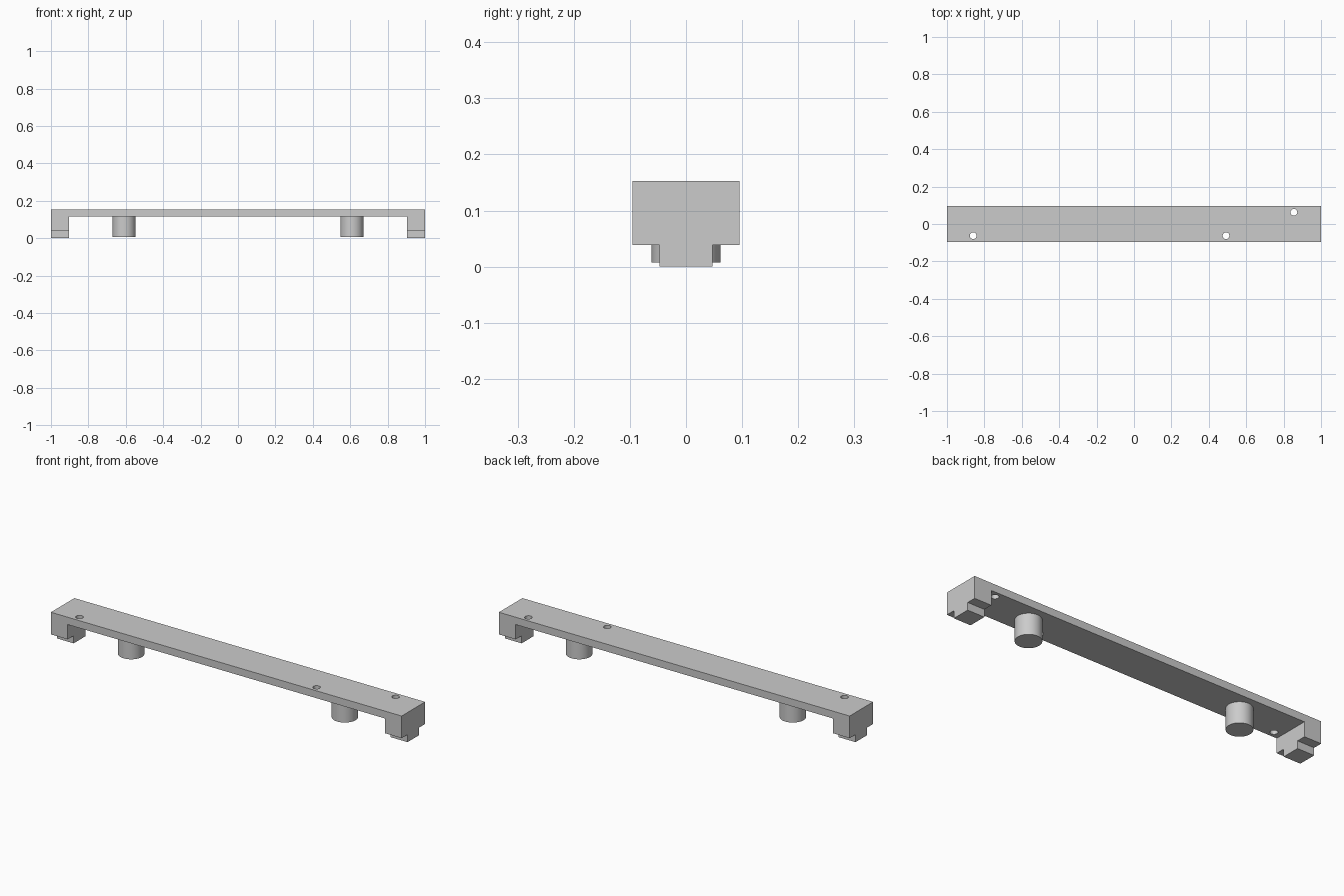
import bpy, bmesh, math

if "Cube" in bpy.data.objects:
    bpy.data.objects.remove(bpy.data.objects["Cube"])

HALF_W, TOP, PLATE_Z = 0.0955, 0.153, 0.115
LEG_X, STEP_Y, STEP_Z = 0.904, 0.0475, 0.039
PEG_X, PEG_R, PEG_Z = 0.609, 0.0615, 0.007
HOLES = [(-0.86, -0.0625), (0.492, -0.0625), (0.855, 0.0625)]
HOLE_R = 0.018


def box(name, x0, x1, y0, y1, z0, z1):
    bpy.ops.mesh.primitive_cube_add(size=1, location=((x0 + x1) / 2, (y0 + y1) / 2, (z0 + z1) / 2))
    ob = bpy.context.object
    ob.name = name
    ob.scale = (x1 - x0, y1 - y0, z1 - z0)
    return ob


def cylinder(name, x, y, r, z0, z1, sides=48):
    bpy.ops.mesh.primitive_cylinder_add(vertices=sides, radius=r, depth=z1 - z0,
                                        location=(x, y, (z0 + z1) / 2))
    ob = bpy.context.object
    ob.name = name
    return ob


# Bridge body: a shallow upside-down U extruded across the width
profile = [(-1, 0), (-LEG_X, 0), (-LEG_X, PLATE_Z), (LEG_X, PLATE_Z),
           (LEG_X, 0), (1, 0), (1, TOP), (-1, TOP)]
bm = bmesh.new()
face = bm.faces.new([bm.verts.new((x, -HALF_W, z)) for x, z in profile])
ext = bmesh.ops.extrude_face_region(bm, geom=[face])
bmesh.ops.translate(bm, vec=(0, 2 * HALF_W, 0),
                    verts=[g for g in ext["geom"] if isinstance(g, bmesh.types.BMVert)])
bmesh.ops.recalc_face_normals(bm, faces=bm.faces)
mesh = bpy.data.meshes.new("bridge_bar")
bm.to_mesh(mesh)
bm.free()
body = bpy.data.objects.new("bridge_bar", mesh)
bpy.context.collection.objects.link(body)

# Cutters: shoulders beside the foot tongues, and screw holes
cutters = [box("shoulder_cutter", -1.1, 1.1, y0, y1, -0.1, STEP_Z)
           for y0, y1 in ((STEP_Y, 0.2), (-0.2, -STEP_Y))]
cutters += [cylinder("hole_cutter", x, y, HOLE_R, 0.08, 0.2, 32) for x, y in HOLES]
for cutter in cutters:
    cutter.hide_render = True
    mod = body.modifiers.new("cut", 'BOOLEAN')
    mod.operation, mod.solver, mod.object = 'DIFFERENCE', 'EXACT', cutter
    bpy.context.view_layer.objects.active = body
    bpy.ops.object.modifier_apply(modifier=mod.name)
    bpy.data.objects.remove(cutter, do_unlink=True)

# Round pegs hanging under the plate
pegs = [cylinder(name, x, 0, PEG_R, PEG_Z, PLATE_Z)
        for name, x in (("left_peg", -PEG_X), ("right_peg", PEG_X))]

# Smooth round walls, sharp edges elsewhere
bpy.ops.object.select_all(action='DESELECT')
for ob in [body] + pegs:
    ob.select_set(True)
bpy.context.view_layer.objects.active = body
bpy.ops.object.shade_smooth_by_angle(angle=math.radians(30))
